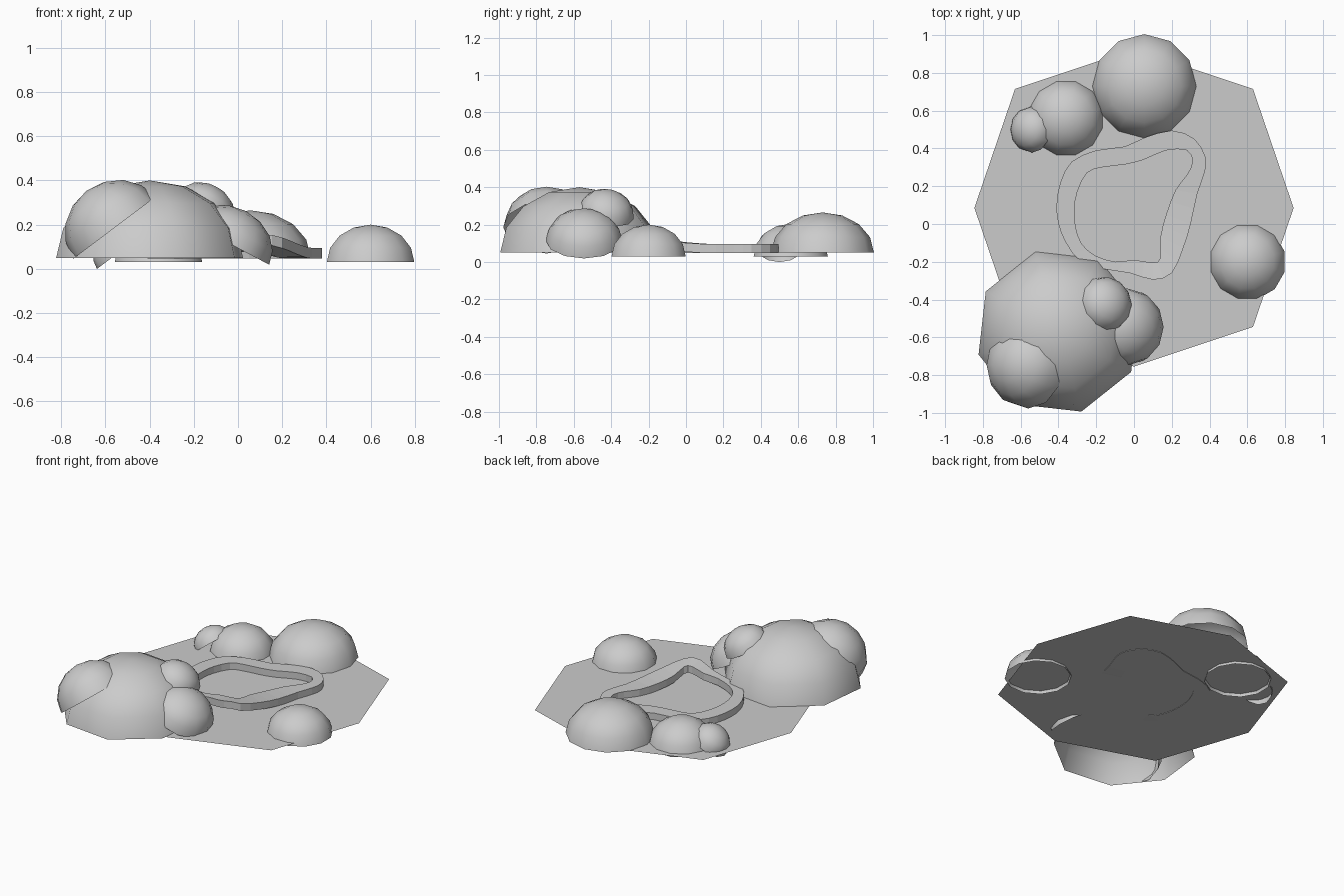
import bpy, bmesh, math
from mathutils import Matrix, Vector

if "Cube" in bpy.data.objects:
    bpy.data.objects.remove(bpy.data.objects["Cube"])


def make_object(name, bm, smooth=False):
    bm.normal_update()
    mesh = bpy.data.meshes.new(name)
    bm.to_mesh(mesh)
    bm.free()
    for p in mesh.polygons:
        p.use_smooth = smooth
    ob = bpy.data.objects.new(name, mesh)
    bpy.context.collection.objects.link(ob)
    return ob


def dome(name, loc, radius, height, tilt=0, toward=0, sides=12, spin=0):
    """Open half-ellipsoid, leaning by tilt degrees in the compass direction 'toward'."""
    bm = bmesh.new()
    bmesh.ops.create_uvsphere(bm, u_segments=sides, v_segments=8, radius=1)
    bmesh.ops.delete(bm, geom=[v for v in bm.verts if v.co.z < -0.01], context='VERTS')
    m = (Matrix.Translation(loc)
         @ Matrix.Rotation(math.radians(toward), 4, 'Z')
         @ Matrix.Rotation(math.radians(tilt), 4, 'Y')
         @ Matrix.Rotation(math.radians(spin), 4, 'Z')
         @ Matrix.Diagonal((radius, radius, height, 1)))
    bm.transform(m)
    return make_object(name, bm, True)


def smooth_loop(pts, steps=2):
    """Closed Catmull-Rom resampling."""
    out, n = [], len(pts)
    for i in range(n):
        a, b, c, d = (Vector(pts[(i + k) % n]) for k in (-1, 0, 1, 2))
        for s in range(steps):
            t = s / steps
            out.append(0.5 * (2 * b + (c - a) * t + (2 * a - 5 * b + 4 * c - d) * t * t
                              + (3 * b - a - 3 * c + d) * t ** 3))
    return out


# Ground: flat eight-sided sheet
bm = bmesh.new()
ground = [(.845, 0), (.63, .63), (0, .84), (-.63, .63),
          (-.845, 0), (-.63, -.63), (0, -.84), (.63, -.63)]
bm.faces.new([bm.verts.new((x, y + .085, .05)) for x, y in ground])
make_object("ground", bm)

# Pond rim: closed band between two outlines, lifted at its front corner
outer = [(-.41, .1), (-.39, .22), (-.33, .33), (-.2, .39), (-.05, .41), (.05, .455), (.2, .495),
         (.32, .45), (.38, .35), (.37, .26), (.335, .16), (.3, 0), (.26, -.13), (.2, -.26),
         (.1, -.295), (-.02, -.26), (-.15, -.24), (-.28, -.2), (-.36, -.1), (-.4, 0)]
inner = [(-.315, .08), (-.3, .17), (-.25, .27), (-.17, .3), (-.05, .315), (.05, .34), (.17, .39),
         (.28, .39), (.31, .33), (.28, .26), (.22, .18), (.17, .05), (.14, -.07), (.14, -.18),
         (.1, -.205), (0, -.19), (-.1, -.2), (-.21, -.165), (-.28, -.1), (-.31, -.01)]
bm = bmesh.new()


def lift(p):
    d = (p - Vector((.14, -.29))).length
    return .062 * max(0, 1 - d / .5) ** 2


rings = []
for pts, z in ((outer, .047), (outer, .095), (inner, .095), (inner, .047)):
    rings.append([bm.verts.new((p.x, p.y, z + lift(p))) for p in smooth_loop(pts)])
for k in range(4):
    a, b = rings[k], rings[(k + 1) % 4]
    for i in range(len(a)):
        j = (i + 1) % len(a)
        bm.faces.new((a[i], a[j], b[j], b[i]))
bmesh.ops.recalc_face_normals(bm, faces=bm.faces)
make_object("pond_rim", bm)

# Boulders around the pond
dome("big_boulder", (-.4, -.57, .05), .44, .35, sides=8, spin=16)
dome("big_boulder_left_lump", (-.56, -.745, .185), .232, .21, tilt=37, toward=180)
dome("big_boulder_right_lump", (-.04, -.545, .115), .205, .165, tilt=28)
dome("big_boulder_top_lump", (-.155, -.425, .265), .148, .12, tilt=30, toward=27)
dome("right_boulder", (.6, -.2, .03), .205, .17, spin=15)
dome("back_boulder", (.055, .73, .05), .275, .215)
dome("back_left_boulder", (-.36, .56, .03), .205, .175, spin=15)
dome("back_left_small_boulder", (-.541, .5, .073), .122, .1, tilt=37, toward=180)
